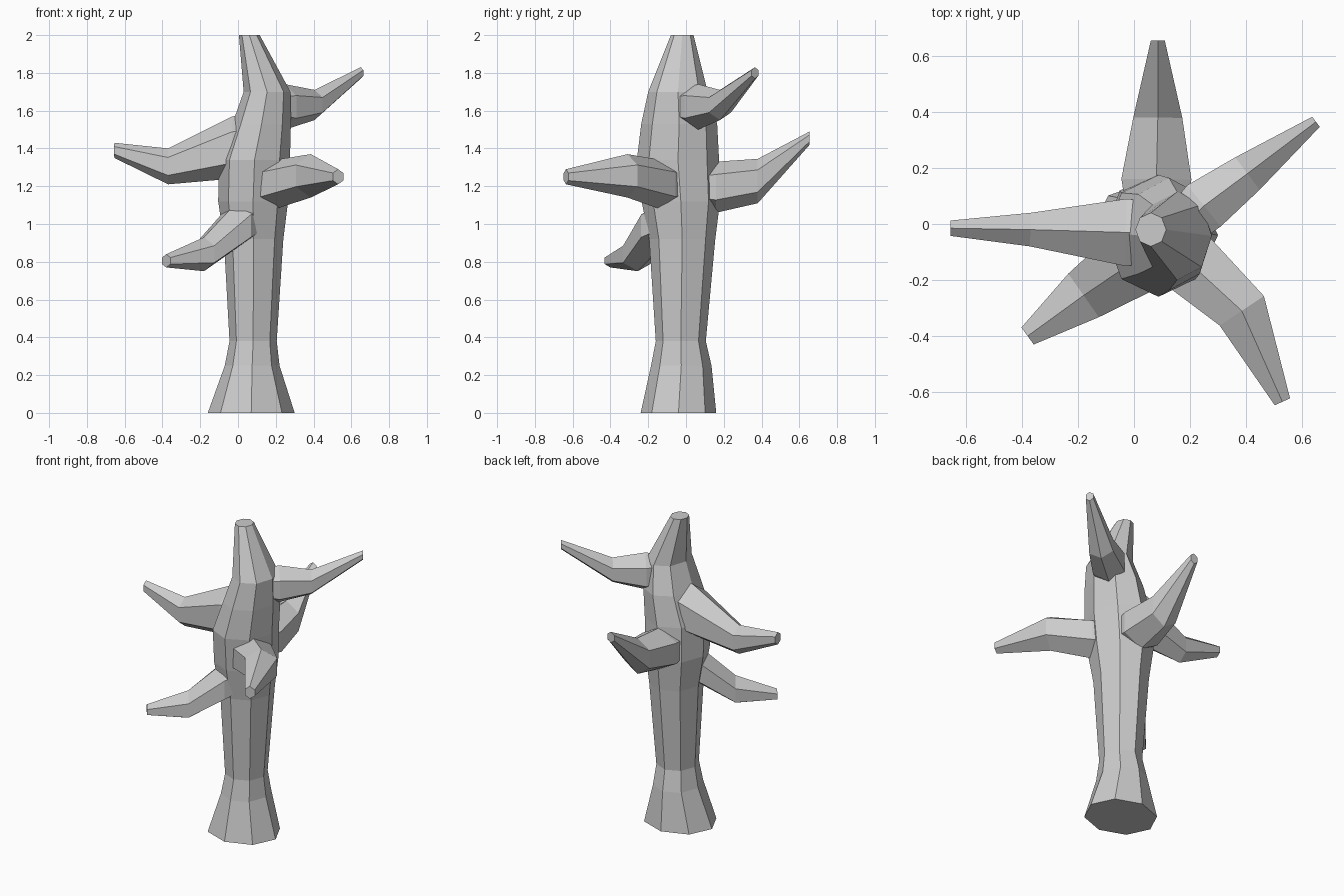
import bpy, bmesh, math
from mathutils import Vector

if "Cube" in bpy.data.objects:
    bpy.data.objects.remove(bpy.data.objects["Cube"])


def loft(name, rings):
    """Skin a list of equal-length vertex rings and cap both ends."""
    bm = bmesh.new()
    vr = [[bm.verts.new(p) for p in r] for r in rings]
    n = len(vr[0])
    for a, b in zip(vr, vr[1:]):
        for i in range(n):
            j = (i + 1) % n
            bm.faces.new((a[i], a[j], b[j], b[i]))
    bm.faces.new(vr[0][::-1])
    bm.faces.new(vr[-1])
    bmesh.ops.recalc_face_normals(bm, faces=bm.faces)
    me = bpy.data.meshes.new(name)
    bm.to_mesh(me)
    bm.free()
    ob = bpy.data.objects.new(name, me)
    bpy.context.collection.objects.link(ob)
    return ob


def trunk_ring(x0, x1, y0, y1, z, n=8):
    """Flat octagon filling the given x and y extents."""
    cx, cy, rx, ry = (x0 + x1) / 2, (y0 + y1) / 2, (x1 - x0) / 2, (y1 - y0) / 2
    return [(cx + rx * math.cos(math.tau * i / n),
             cy + ry * math.sin(math.tau * i / n), z) for i in range(n)]


def branch(name, stations, n=6):
    """Hexagonal limb; each station is x, y, bottom z, top z, width."""
    rings = []
    for k, (x, y, z0, z1, w) in enumerate(stations):
        a, b = stations[max(k - 1, 0)], stations[min(k + 1, len(stations) - 1)]
        d = Vector((b[0] - a[0], b[1] - a[1], 0)).normalized()
        side = Vector((-d.y, d.x, 0))
        c = Vector((x, y, (z0 + z1) / 2))
        ring = []
        for i in range(n):
            t = math.tau * i / n
            ring.append(c + side * (math.sin(t) * w / 2 / math.sin(math.pi / 3))
                        + Vector((0, 0, math.cos(t) * (z1 - z0) / 2)))
        rings.append(ring)
    return loft(name, rings)


# Trunk with flared foot and tapering crown
trunk = loft("trunk", [trunk_ring(*r) for r in (
    (-0.16, 0.30, -0.24, 0.16, 0.0),
    (-0.07, 0.22, -0.185, 0.135, 0.25),
    (-0.045, 0.205, -0.16, 0.105, 0.38),
    (-0.075, 0.24, -0.195, 0.155, 0.92),
    (-0.105, 0.265, -0.235, 0.18, 1.12),
    (-0.10, 0.275, -0.26, 0.175, 1.34),
    (-0.03, 0.28, -0.237, 0.165, 1.53),
    (0.03, 0.278, -0.20, 0.115, 1.70),
    (0.005, 0.115, -0.08, 0.04, 2.0))])

# Broken limbs: inside trunk, root, elbow, tip
limbs = [
    branch("left_branch", [
        (0.08, -0.03, 1.28, 1.58, 0.22), (-0.03, -0.03, 1.24, 1.57, 0.24),
        (-0.37, -0.02, 1.21, 1.40, 0.12), (-0.655, -0.015, 1.35, 1.43, 0.055)]),
    branch("low_front_branch", [
        (0.06, -0.06, 0.92, 1.14, 0.22), (-0.01, -0.14, 0.87, 1.11, 0.25),
        (-0.18, -0.255, 0.75, 0.93, 0.19), (-0.38, -0.40, 0.77, 0.84, 0.075)]),
    branch("front_right_branch", [
        (0.10, -0.05, 1.10, 1.31, 0.20), (0.20, -0.14, 1.08, 1.34, 0.23),
        (0.385, -0.31, 1.14, 1.37, 0.19), (0.53, -0.635, 1.21, 1.29, 0.06)]),
    branch("back_branch", [
        (0.08, 0.0, 1.10, 1.29, 0.20), (0.08, 0.16, 1.06, 1.33, 0.25),
        (0.085, 0.38, 1.11, 1.345, 0.175), (0.085, 0.655, 1.42, 1.49, 0.05)]),
    branch("high_right_branch", [
        (0.17, -0.01, 1.53, 1.72, 0.16), (0.25, 0.065, 1.50, 1.74, 0.19),
        (0.405, 0.18, 1.55, 1.71, 0.145), (0.65, 0.365, 1.77, 1.83, 0.045)]),
]

# Fuse limbs into the trunk
for limb in limbs:
    mod = trunk.modifiers.new(limb.name, 'BOOLEAN')
    mod.operation, mod.solver, mod.object = 'UNION', 'EXACT', limb
bpy.context.view_layer.update()
fused = bpy.data.meshes.new_from_object(
    trunk.evaluated_get(bpy.context.evaluated_depsgraph_get()))
trunk.modifiers.clear()
trunk.data = fused
trunk.name = "tree_trunk"
for limb in limbs:
    bpy.data.objects.remove(limb)
